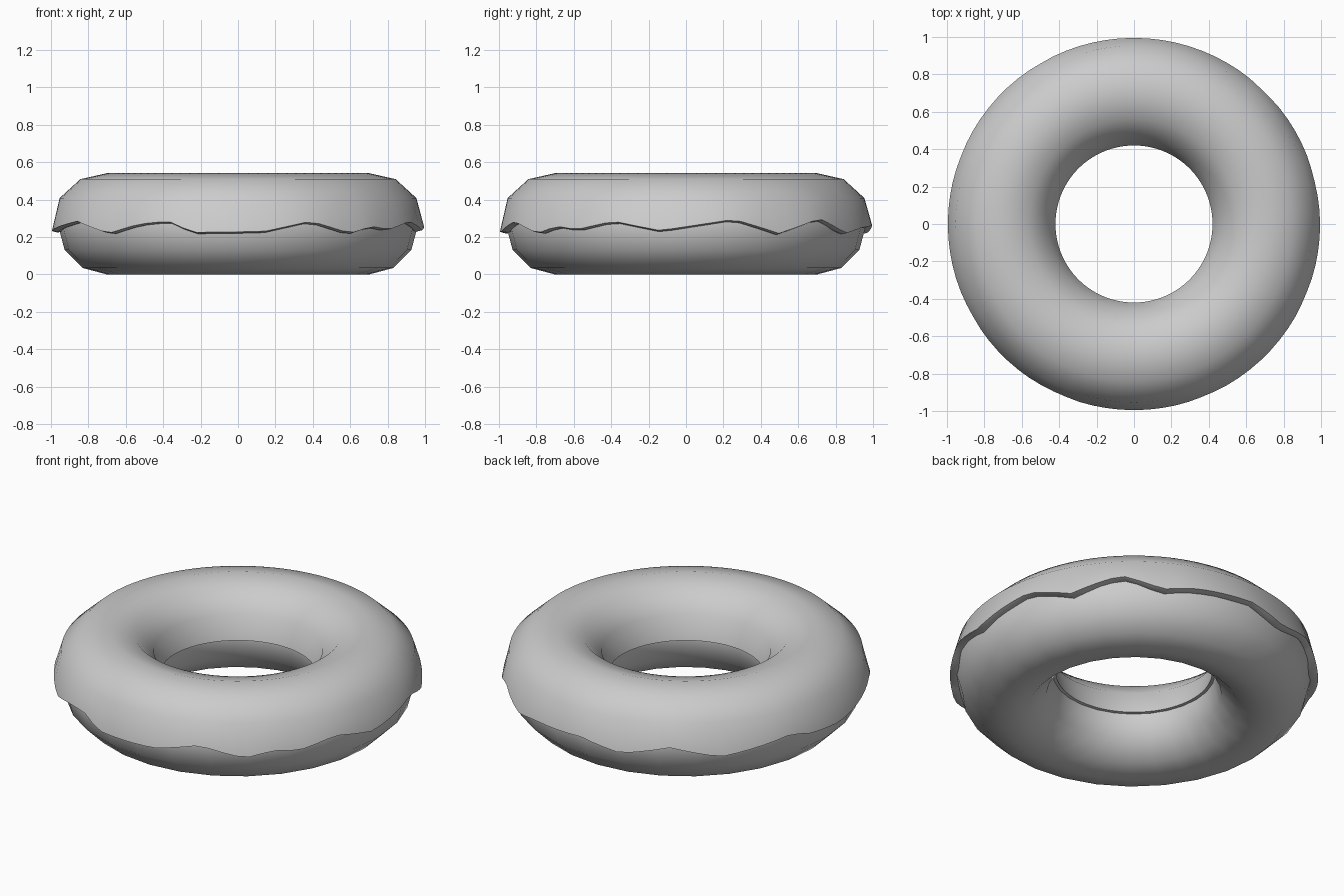
import bpy, bmesh, math

if "Cube" in bpy.data.objects:
    bpy.data.objects.remove(bpy.data.objects["Cube"])

MAJOR, Z0 = 0.70, 0.262
SEGS = 28

grey = bpy.data.materials.new("plain grey")
grey.diffuse_color = (0.6, 0.6, 0.6, 1)
grey.use_nodes = True
grey.node_tree.nodes["Principled BSDF"].inputs["Base Color"].default_value = grey.diffuse_color


def finish(bm, name, angle):
    bmesh.ops.recalc_face_normals(bm, faces=bm.faces[:])
    me = bpy.data.meshes.new(name)
    bm.to_mesh(me)
    bm.free()
    ob = bpy.data.objects.new(name, me)
    bpy.context.collection.objects.link(ob)
    me.materials.append(grey)
    bpy.ops.object.select_all(action='DESELECT')
    ob.select_set(True)
    bpy.context.view_layer.objects.active = ob
    bpy.ops.object.shade_smooth_by_angle(angle=math.radians(angle))
    return ob


def sweep(profile_at, segs):
    """Closed ring of closed profiles; profile_at(degrees) gives (radius, z) points."""
    bm = bmesh.new()
    rings = []
    for i in range(segs):
        a = 360 * i / segs
        c, s = math.cos(math.radians(a)), math.sin(math.radians(a))
        rings.append([bm.verts.new((r * c, r * s, z)) for r, z in profile_at(a)])
    n = len(rings[0])
    for i in range(segs):
        p, q = rings[i], rings[(i + 1) % segs]
        for j in range(n):
            k = (j + 1) % n
            bm.faces.new((p[j], q[j], q[k], p[k]))
    return bm


def tube_point(minor, deg):
    t = math.radians(deg)
    return (MAJOR + minor * math.cos(t), Z0 + minor * math.sin(t))


# dough ring
finish(sweep(lambda a: [tube_point(0.262, 30 * k) for k in range(12)], SEGS), "dough", 60)

# wavy lower edge of the icing: angle in degrees, height
WAVE = [(-8, .235), (15, .295), (30, .22), (46, .30), (59, .22), (70, .25), (90, .265),
        (104, .22), (120, .28), (136, .22), (160, .28), (168, .245), (182, .23),
        (203, .27), (210, .285), (226, .22), (238, .27), (248, .285), (256, .225),
        (278, .23), (293, .285), (307, .22), (316, .258), (324, .24), (337, .285), (352, .235)]


def edge_height(a):
    if a > 352:
        a -= 360
    for (a0, z0), (a1, z1) in zip(WAVE, WAVE[1:]):
        if a0 <= a <= a1:
            return z0 + (z1 - z0) * (a - a0) / (a1 - a0)


def icing_profile(a):
    e = edge_height(a)
    pts = [tube_point(0.28, d) for d in (180, 150, 120, 90)]
    pts += [tube_point(0.286, 60), tube_point(0.293, 30)]
    # outer lip, then underside tucked into the dough
    pts += [(0.995 - 0.1 * max(0, e - 0.26), e), (0.965, e - 0.008), (0.93, e)]
    pts += [tube_point(0.24, d) for d in (30, 60, 90, 120, 150)]
    pts += [(0.455, Z0 - 0.004)]
    return pts


# icing shell
finish(sweep(icing_profile, SEGS * 3), "icing", 40)
